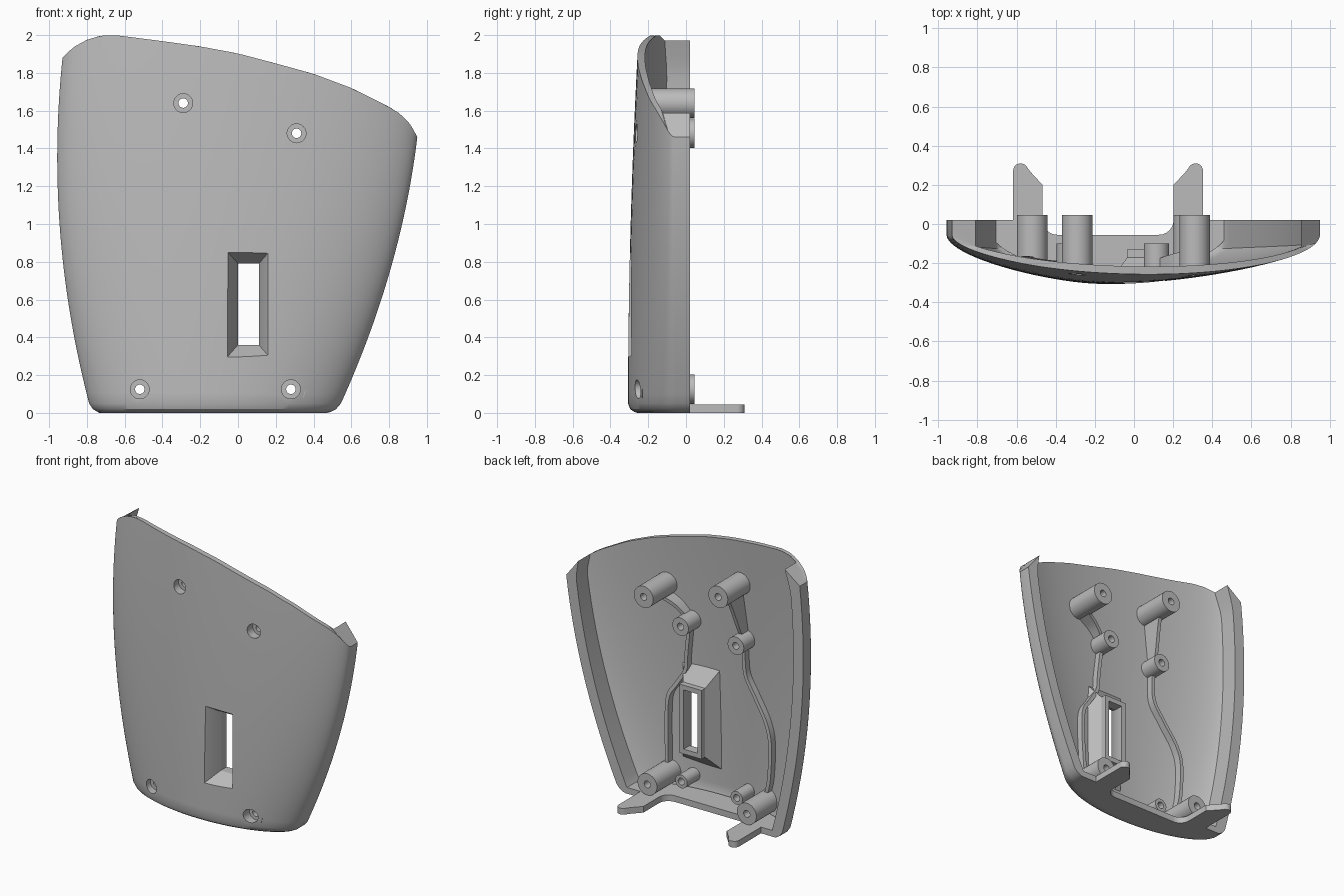
import bpy, bmesh, math

if "Cube" in bpy.data.objects:
    bpy.data.objects.remove(bpy.data.objects["Cube"])

plastic = bpy.data.materials.new("grey plastic")
plastic.diffuse_color = (0.5, 0.5, 0.5, 1)
plastic.use_nodes = True
plastic.node_tree.nodes["Principled BSDF"].inputs["Base Color"].default_value = plastic.diffuse_color

TOP = [(-1.0, 1.80), (-0.92, 1.89), (-0.87, 1.937), (-0.80, 1.975), (-0.73, 1.996), (-0.65, 2.0),
       (-0.4, 1.968), (-0.2, 1.94), (0.0, 1.903), (0.2, 1.85), (0.4, 1.795), (0.6, 1.72),
       (0.8, 1.62), (0.86, 1.582), (0.91, 1.532), (0.95, 1.46), (1.0, 1.36)]
RIM_Y = 0.02


def top_z(x):
    for (x0, z0), (x1, z1) in zip(TOP, TOP[1:]):
        if x <= x1:
            return z0 + (z1 - z0) * (x - x0) / (x1 - x0)
    return TOP[-1][1]


def width(z):
    """Centre and half width of the shell at a height."""
    left = -0.957 + 0.1 * (z - 1.35) ** 2
    right = 0.522 + 0.465 * z - 0.118 * z * z
    return (left + right) / 2, (right - left) / 2


def bulge(u, depth):
    return -0.06 - (depth - 0.06) * max(0, 1 - u * u) ** 0.58


def depth(z):
    return 0.307 - 0.014 * z * z


def front_y(x, z):
    c, w = width(z)
    return bulge((x - c) / w, depth(z))


def make(name, verts, faces, angle=30):
    bm = bmesh.new()
    vs = [bm.verts.new(v) for v in verts]
    for f in faces:
        bm.faces.new([vs[i] for i in f])
    bmesh.ops.recalc_face_normals(bm, faces=bm.faces)
    mesh = bpy.data.meshes.new(name)
    bm.to_mesh(mesh)
    bm.free()
    mesh.materials.append(plastic)
    ob = bpy.data.objects.new(name, mesh)
    bpy.context.collection.objects.link(ob)
    smooth(ob, angle)
    return ob


def smooth(ob, angle=30):
    bpy.ops.object.select_all(action='DESELECT')
    ob.select_set(True)
    bpy.context.view_layer.objects.active = ob
    bpy.ops.object.shade_smooth_by_angle(angle=math.radians(angle))


def loft(name, rings, close=False, angle=30):
    """Skin equal rings; either cap both ends or join the last to the first."""
    n, m = len(rings[0]), len(rings)
    faces = []
    for j in range(m if close else m - 1):
        a, b = j * n, (j + 1) % m * n
        faces += [(a + i, a + (i + 1) % n, b + (i + 1) % n, b + i) for i in range(n)]
    if not close:
        faces += [tuple(range(n)), tuple(range((m - 1) * n, m * n))]
    return make(name, [v for r in rings for v in r], faces, angle)


def boolean(ob, tool, op):
    mod = ob.modifiers.new(op, 'BOOLEAN')
    mod.object, mod.operation, mod.solver = tool, op, 'EXACT'
    bpy.context.view_layer.objects.active = ob
    bpy.ops.object.modifier_apply(modifier=mod.name)
    bpy.data.objects.remove(tool)


# Curved shell: outer and inner skins, cut along the sloping top edge
N = 44
US = [-math.cos(math.pi * i / N) for i in range(N + 1)]
rows = [(0, 0, 0.05), (0.006, 0, 0.032), (0.02, 0, 0.012), (0.05, 0, 0)]
rows += [(None, k / 34, 0) for k in range(1, 35)]


def shell_point(u, row, inner, back):
    base, t, inset = row
    z = 1.0 if base is None else base
    for _ in range(14):
        c, w = width(z)
        w -= inset
        k = max(0, (t - 0.93) / 0.07)
        half = w - 0.08 - 0.03 * k if inner else w
        x = c + u * half
        if base is None:
            z = 0.05 + t * (top_z(x) - 0.05)
    d = depth(z) - inset
    y = bulge(u * half / (w - 0.035), d - 0.04) if inner else bulge(u, d)
    return (x, RIM_Y if back else y, z)


verts, faces = [], []
for row in rows:
    for inner in (False, True):
        skin = [shell_point(-1, row, inner, True)]
        skin += [shell_point(u, row, inner, False) for u in US]
        skin += [shell_point(1, row, inner, True)]
        verts += skin[::-1] if inner else skin
M = 2 * (N + 3)
for j in range(len(rows) - 1):
    a = j * M
    faces += [(a + i, a + (i + 1) % M, a + M + (i + 1) % M, a + M + i) for i in range(M)]
for a in (0, (len(rows) - 1) * M):
    faces += [(a + i, a + i + 1, a + M - 2 - i, a + M - 1 - i) for i in range(M // 2 - 1)]
shell = make("shell", verts, faces)


def rect(x0, x1, z0, z1, y):
    return [(x0, y, z0), (x1, y, z0), (x1, y, z1), (x0, y, z1)]


def circle(x, z, r, y, n=32):
    return [(x + r * math.cos(2 * math.pi * i / n), y, z + r * math.sin(2 * math.pi * i / n))
            for i in range(n)]


# Slot with a flared recess in front and a raised frame behind
boolean(shell, loft("slot_frame", [rect(-0.10, 0.21, 0.22, 0.95, -0.265),
                                   rect(-0.035, 0.145, 0.325, 0.825, -0.17),
                                   rect(-0.035, 0.145, 0.325, 0.825, -0.13)]), 'UNION')
boolean(shell, loft("slot_cutter", [rect(-0.07, 0.18, 0.28, 0.87, -0.33),
                                    rect(0.0, 0.11, 0.36, 0.79, -0.20),
                                    rect(0.0, 0.11, 0.36, 0.79, -0.05)]), 'DIFFERENCE')

# Screw posts, open from front to back with a countersunk head
screws = [(-0.29, 1.64), (0.31, 1.48), (-0.52, 0.125), (0.28, 0.125)]
for x, z in screws:
    boolean(shell, loft("screw_cutter", [circle(x, z, 0.05, -0.4), circle(x, z, 0.05, -0.1)]),
            'DIFFERENCE')
    f = front_y(x, z)
    prof = [(0.078, f + 0.025), (0.078, 0.045), (0.025, 0.045), (0.025, f + 0.06),
            (0.05, f + 0.06), (0.05, f + 0.025)]
    loft("screw_post", [circle(x, z, r, y) for r, y in prof], close=True)
smooth(shell)

# Short blind posts
for x, z, r, end in [(-0.33, 1.24, 0.065, -0.10), (0.115, 1.26, 0.065, -0.10),
                     (-0.33, 0.13, 0.048, -0.11), (0.115, 0.13, 0.048, -0.11)]:
    f = front_y(x, z) + 0.025
    prof = [(r, f), (r, end), (0.025, end), (0.025, f + 0.03)]
    loft("short_post", [circle(x, z, q, y) for q, y in prof])


# Stiffening ribs that follow the inside of the shell
def rib(name, path, heights, half=0.013):
    pts = []
    for i in range(len(path) - 1):
        p = [path[max(0, min(len(path) - 1, i + k))] for k in (-1, 0, 1, 2)]
        for s in range(6 if i < len(path) - 2 else 7):
            t = s / 6
            pts.append([0.5 * (2 * b + (c - a) * t + (2 * a - 5 * b + 4 * c - d) * t * t
                               + (3 * b - a - 3 * c + d) * t ** 3) for a, b, c, d in zip(*p)])
    rings = []
    for i, (x, z) in enumerate(pts):
        (xa, za), (xb, zb) = pts[max(0, i - 1)], pts[min(len(pts) - 1, i + 1)]
        L = math.hypot(xb - xa, zb - za)
        nx, nz = (zb - za) / L * half, -(xb - xa) / L * half
        f = front_y(x, z)
        h = heights[0] + (heights[1] - heights[0]) * i / (len(pts) - 1)
        rings.append([(x + s * nx, y, z + s * nz) for s, y in
                      ((-1, f + 0.025), (1, f + 0.025), (1, f + h), (-1, f + h))])
    loft(name, rings)


rib("left_rib", [(-0.33, 1.2), (-0.34, 1.0), (-0.42, 0.86), (-0.52, 0.7), (-0.56, 0.55),
                 (-0.55, 0.3), (-0.52, 0.18)], (0.085, 0.085))
rib("right_rib", [(0.12, 1.2), (0.14, 1.02), (0.15, 0.9), (0.22, 0.78), (0.28, 0.68),
                  (0.29, 0.5), (0.28, 0.18)], (0.085, 0.085))
rib("left_web", [(-0.29, 1.58), (-0.33, 1.28)], (0.20, 0.10))
rib("right_web", [(0.29, 1.42), (0.2, 1.37), (0.13, 1.3)], (0.14, 0.10))

# Floor with two hooked tabs, the outline mirrored about the middle
MID = -0.1325
tab = [(0.605, RIM_Y), (0.485, RIM_Y), (0.485, 0.27)]
tab += [(0.447 + 0.038 * math.cos(a), 0.272 + 0.038 * math.sin(a))
        for a in [math.radians(d) for d in range(15, 136, 20)]]
tab += [(0.395, 0.265), (0.335, 0.20), (0.335, 0.02)]
tab += [(0.26 + 0.075 * math.cos(math.radians(d)), 0.02 - 0.075 * math.sin(math.radians(d)))
        for d in range(15, 91, 15)]
c, w = width(0)
front = [(c + u * (w - 0.055), bulge(u, 0.247)) for u in US]
outline = front + [(MID + x, y) for x, y in tab] + [(MID - x, y) for x, y in reversed(tab)]
loft("floor_with_tabs", [[(x, y, z) for x, y in outline] for z in (0.0, 0.045)])
